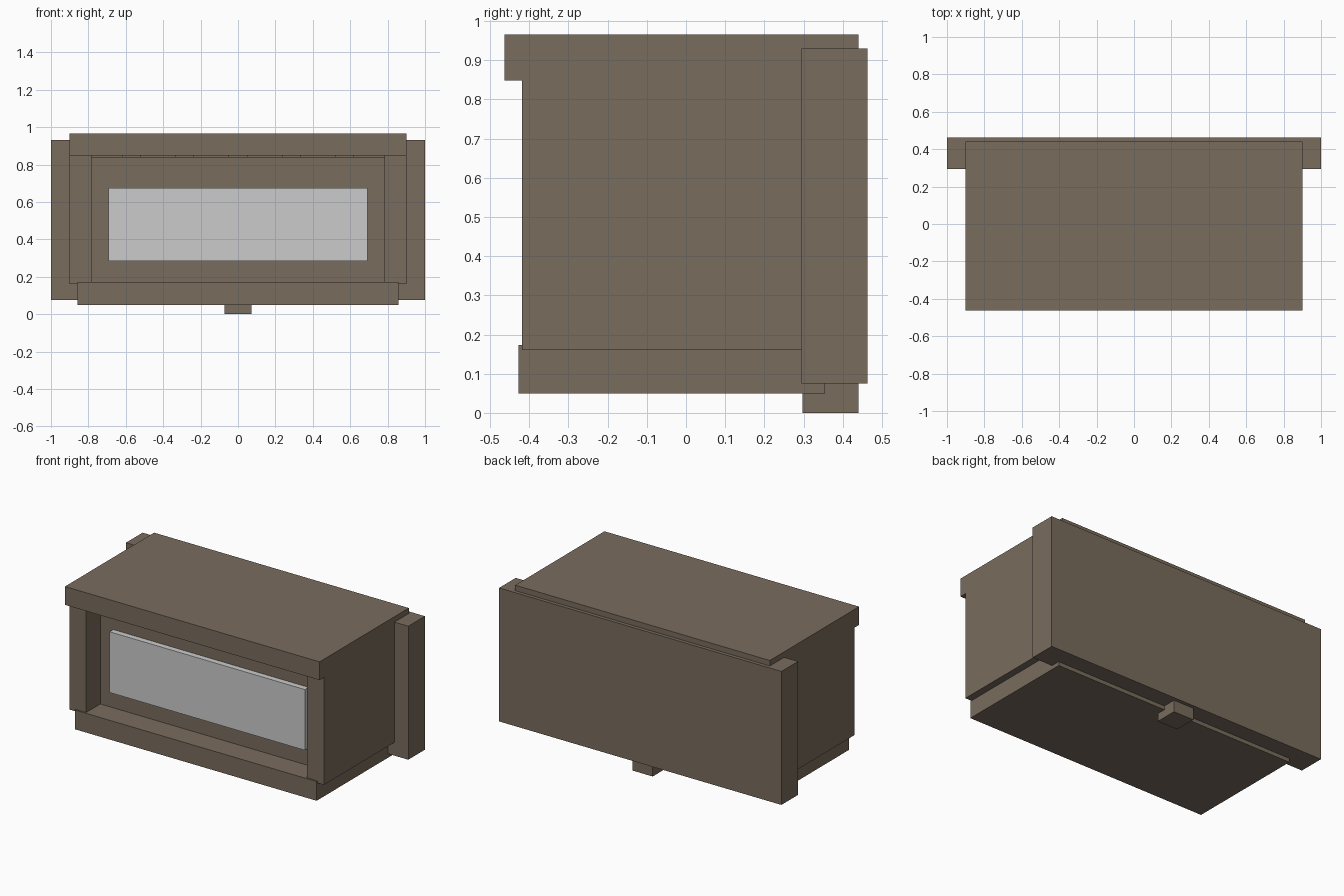
import bpy, bmesh

if "Cube" in bpy.data.objects:
    bpy.data.objects.remove(bpy.data.objects["Cube"])

brown = bpy.data.materials.new("dark_wood")
brown.diffuse_color = (0.19, 0.15, 0.11, 1)
brown.use_nodes = True
brown.node_tree.nodes["Principled BSDF"].inputs["Base Color"].default_value = brown.diffuse_color


def box(name, x, y, z, mat=brown):
    """Axis-aligned box from (min, max) ranges."""
    bm = bmesh.new()
    bmesh.ops.create_cube(bm, size=1)
    for v in bm.verts:
        v.co = [(r[0] + r[1]) / 2 + c * (r[1] - r[0]) for r, c in zip((x, y, z), v.co)]
    mesh = bpy.data.meshes.new(name)
    bm.to_mesh(mesh)
    bm.free()
    ob = bpy.data.objects.new(name, mesh)
    bpy.context.collection.objects.link(ob)
    if mat:
        mesh.materials.append(mat)
    return ob


# Outer casing: back block, overhanging lid, base plinth and small foot
box("back_block", (-1, 1), (0.295, 0.463), (0.075, 0.93))
box("lid", (-0.902, 0.902), (-0.463, 0.44), (0.848, 0.965))
box("base", (-0.857, 0.857), (-0.428, 0.355), (0.05, 0.173))
box("foot", (-0.072, 0.072), (0.297, 0.44), (0.0, 0.08))

# Side walls, mirrored
wall = box("side_walls", (0.783, 0.902), (-0.418, 0.30), (0.16, 0.848))
wall.modifiers.new("mirror", "MIRROR")

# Recessed face behind the opening, with the pale screen standing proud of it
box("recessed_face", (-0.783, 0.783), (-0.275, 0.30), (0.165, 0.848))
box("screen", (-0.692, 0.692), (-0.312, -0.27), (0.285, 0.674), None)

# Thin ceiling of the recess and the five small blocks set along it
box("ceiling", (-0.783, 0.783), (-0.30, -0.27), (0.837, 0.85))
for i in range(5):
    cx = (i - 2) * 0.285
    box(f"ceiling_block_{i + 1}", (cx - 0.05, cx + 0.05), (-0.40, -0.30), (0.837, 0.85))
